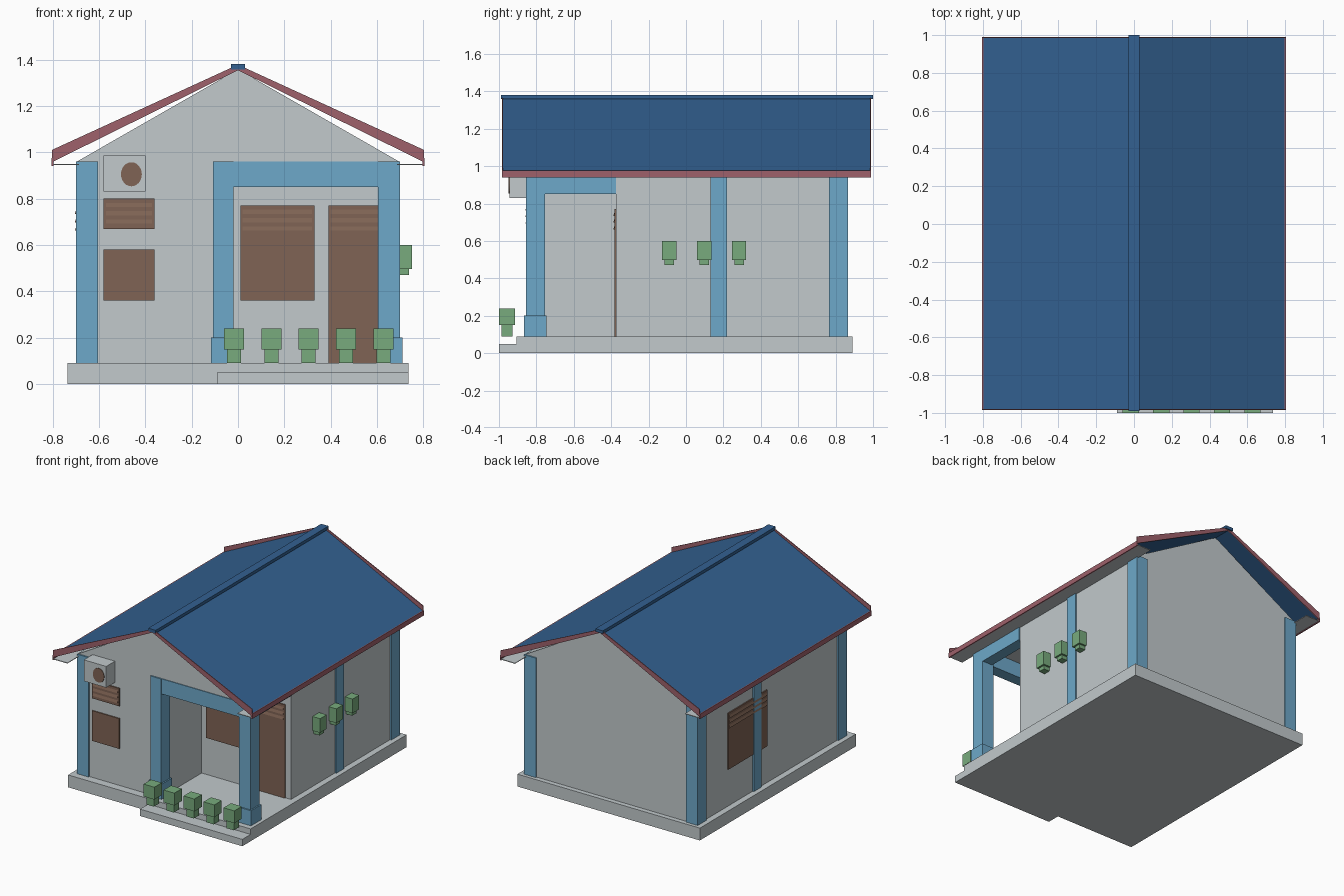
import bpy
import bmesh
import math
from mathutils import Vector, Matrix

cube = bpy.data.objects.get("Cube")
if cube:
    bpy.data.objects.remove(cube, do_unlink=True)


def material(name, srgb):
    rgb = [((c + 0.055) / 1.055) ** 2.4 for c in srgb]
    m = bpy.data.materials.new(name)
    m.use_nodes = True
    m.diffuse_color = (*rgb, 1)
    node = next(n for n in m.node_tree.nodes if n.type == "BSDF_PRINCIPLED")
    node.inputs["Base Color"].default_value = (*rgb, 1)
    node.inputs["Roughness"].default_value = 0.8
    return m


GREY = material("pale grey plaster", (0.76, 0.79, 0.80))
BLUE = material("light blue paint", (0.43, 0.66, 0.79))
ROOF = material("dark blue roofing", (0.20, 0.38, 0.57))
RED = material("dull red trim", (0.62, 0.38, 0.42))
BROWN = material("brown wood", (0.50, 0.39, 0.33))
GREEN = material("leaf green", (0.47, 0.67, 0.49))


def finish(name, bm, mat):
    bmesh.ops.recalc_face_normals(bm, faces=bm.faces)
    mesh = bpy.data.meshes.new(name)
    bm.to_mesh(mesh)
    bm.free()
    mesh.materials.append(mat)
    obj = bpy.data.objects.new(name, mesh)
    bpy.context.collection.objects.link(obj)
    return obj


def box(name, x, y, z, mat):
    """Box from three (low, high) ranges."""
    bm = bmesh.new()
    bmesh.ops.create_cube(bm, size=1)
    for v in bm.verts:
        v.co = [r[0] + (c + 0.5) * (r[1] - r[0]) for r, c in zip((x, y, z), v.co)]
    return finish(name, bm, mat)


def prism(name, points, direction, mat):
    """Extrude a flat outline along a vector."""
    bm = bmesh.new()
    face = bm.faces.new([bm.verts.new(p) for p in points])
    new = bmesh.ops.extrude_face_region(bm, geom=[face])["geom"]
    verts = [g for g in new if isinstance(g, bmesh.types.BMVert)]
    bmesh.ops.translate(bm, verts=verts, vec=Vector(direction))
    return finish(name, bm, mat)


FLOOR, TOP = 0.09, 0.96
FRONT, BACK, PORCH = -0.845, 0.855, -0.375

# Plinth and front step
box("plinth", (-0.735, 0.735), (-0.905, 0.89), (0, FLOOR), GREY)
box("front_step", (-0.09, 0.735), (-1.0, -0.905), (0, 0.05), GREY)

# L-shaped walls around the porch, with a full-length gable on top
outline = [(-0.69, FRONT), (-0.03, FRONT), (-0.03, PORCH),
           (0.69, PORCH), (0.69, BACK), (-0.69, BACK)]
prism("walls", [(x, y, FLOOR) for x, y in outline], (0, 0, TOP - FLOOR), GREY)
prism("gable", [(-0.695, FRONT, TOP), (0.695, FRONT, TOP), (0, FRONT, 1.358)],
      (0, BACK - FRONT, 0), GREY)

# Columns
for side, sign in (("right", -1), ("left", 1)):
    xs = sorted((sign * 0.605, sign * 0.70))
    box(f"front_column_{side}", xs, (-0.855, -0.755), (FLOOR, TOP), BLUE)
    box(f"back_column_{side}", xs, (0.765, 0.865), (FLOOR, TOP), BLUE)
    xs = sorted((sign * 0.65, sign * 0.70))
    box(f"side_column_{side}", xs, (0.13, 0.22), (FLOOR, TOP), BLUE)
box("porch_column", (-0.107, -0.02), (-0.855, -0.755), (FLOOR, TOP), BLUE)

# Porch column feet and beams
for name, x in (("inner", -0.063), ("outer", 0.657)):
    box(f"column_foot_{name}", (x - 0.053, x + 0.053), (-0.865, -0.745),
        (FLOOR, 0.2), BLUE)
box("porch_front_beam", (-0.02, 0.61), (-0.85, -0.765), (0.85, TOP), BLUE)
box("porch_side_beam", (0.615, 0.698), (-0.755, PORCH), (0.85, TOP), BLUE)

# Roof slopes, verge boards, eave boards and soffits
Y0, Y1 = -0.985, 0.99
for side, s in (("right", -1), ("left", 1)):
    slope = [(0, 1.365), (s * 0.8, 0.975), (s * 0.8, 0.965), (0, 1.355)]
    prism(f"roof_slope_{side}", [(x, Y0 + 0.004, z) for x, z in slope],
          (0, Y1 - Y0 - 0.008, 0), ROOF)
    verge = [(0, 1.378), (s * 0.803, 1.01), (s * 0.803, 0.957), (0, 1.354)]
    for end, y in (("front", Y0), ("back", Y1 - 0.006)):
        prism(f"verge_board_{end}_{side}", [(x, y, z) for x, z in verge],
              (0, 0.006, 0), RED)
    box(f"eave_board_{side}", sorted((s * 0.796, s * 0.805)), (Y0, Y1),
        (0.94, 0.976), RED)
    box(f"soffit_{side}", sorted((s * 0.685, s * 0.798)), (Y0, Y1),
        (0.945, 0.95), GREY)
box("ridge_cap", (-0.03, 0.03), (-0.99, 1.0), (1.358, 1.38), ROOF)


def shutter(name, x, y, z, slats):
    """Brown panel with sloping slats near its top, on a front wall at y."""
    parts = [box(name, x, (y - 0.008, y + 0.004), z, BROWN)]
    for i in range(slats):
        top = z[1] - 0.012 - i * 0.036
        profile = [(y - 0.006, top), (y - 0.014, top - 0.024), (y - 0.006, top - 0.024)]
        parts.append(prism(f"{name}_slat_{i + 1}",
                           [(x[0] + 0.01, py, pz) for py, pz in profile],
                           (x[1] - x[0] - 0.02, 0, 0), BROWN))
    return parts


# Door and windows
shutter("front_door", (0.39, 0.645), PORCH, (FLOOR, 0.77), 3)
shutter("porch_window", (0.01, 0.33), PORCH, (0.36, 0.77), 3)
shutter("upper_front_window", (-0.58, -0.36), FRONT, (0.67, 0.80), 3)
shutter("lower_front_window", (-0.58, -0.36), FRONT, (0.36, 0.58), 0)
turn = Matrix.Translation((-0.69, 0.285, 0)) @ Matrix.Rotation(-math.pi / 2, 4, "Z")
for part in shutter("side_window", (-0.225, 0.225), 0, (0.36, 0.77), 3):
    part.data.transform(turn)

# Air conditioner with a round fan plate
box("air_conditioner", (-0.58, -0.40), (-0.945, FRONT), (0.83, 0.985), GREY)
bm = bmesh.new()
bmesh.ops.create_cone(bm, cap_ends=True, segments=24, radius1=1, radius2=1, depth=1)
fan = finish("fan_plate", bm, BROWN)
fan.data.transform(Matrix.Translation((-0.46, -0.946, 0.905))
                   @ Matrix.Rotation(math.pi / 2, 4, "X")
                   @ Matrix.Diagonal((0.045, 0.052, 0.006, 1)))


def planter(name, x, y, z, half, foot):
    """Square plant on a narrower pot; z lists bottom, rim and top."""
    box(f"{name}_plant", (x - half, x + half), (y - half, y + half), z[1:], GREEN)
    box(f"{name}_pot", (x - foot, x + foot), (y - foot, y + foot), z[:2], GREEN)


# Row of planters on the step, and three hung on the side wall
for i in range(5):
    planter(f"step_planter_{i + 1}", -0.017 + i * 0.161, -0.957, (FLOOR, 0.15, 0.24),
            0.043, 0.03)
for i in range(3):
    planter(f"wall_planter_{i + 1}", 0.713, -0.09 + i * 0.187, (0.47, 0.497, 0.60),
            0.038, 0.025)
